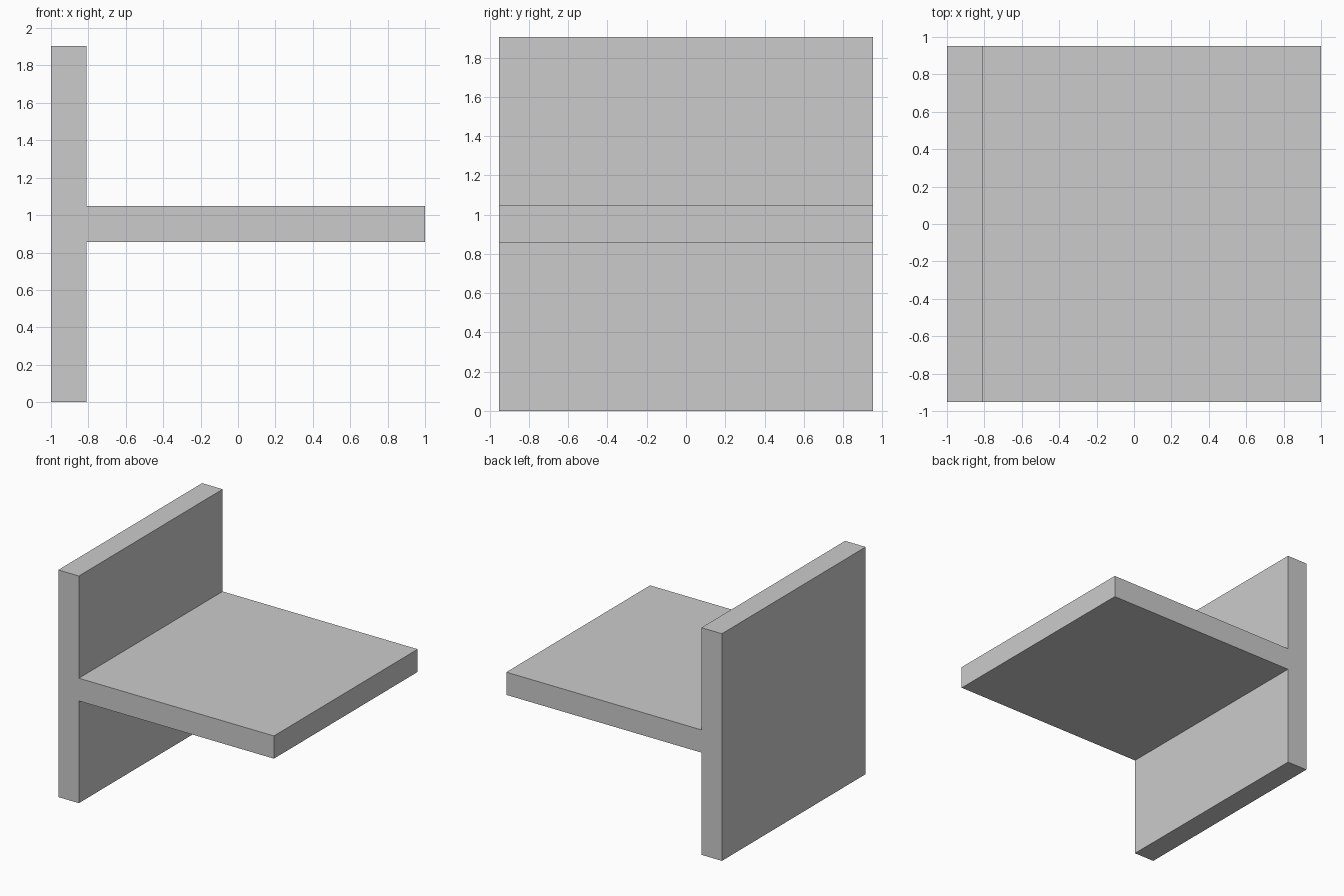
import bpy, bmesh
from mathutils import Vector

if "Cube" in bpy.data.objects:
    bpy.data.objects.remove(bpy.data.objects["Cube"])

U = 2 / 10.5              # plate thickness
HALF_DEPTH = 5 * U        # half of the extrusion along y
BACK, FACE, TIP = -1.0, -1.0 + U, 1.0
TOP, SHELF_LOW, SHELF_HIGH = 10 * U, 4.5 * U, 5.5 * U

# Sideways T profile in x, z: upright back plate with a shelf at mid height
profile = [
    (BACK, 0), (FACE, 0), (FACE, SHELF_LOW), (TIP, SHELF_LOW),
    (TIP, SHELF_HIGH), (FACE, SHELF_HIGH), (FACE, TOP), (BACK, TOP),
]

# Extrude the profile from front to back as one solid
bm = bmesh.new()
front = bm.faces.new([bm.verts.new((x, -HALF_DEPTH, z)) for x, z in profile])
result = bmesh.ops.extrude_face_region(bm, geom=[front], use_keep_orig=True)
moved = [g for g in result["geom"] if isinstance(g, bmesh.types.BMVert)]
bmesh.ops.translate(bm, verts=moved, vec=Vector((0, 2 * HALF_DEPTH, 0)))
bmesh.ops.recalc_face_normals(bm, faces=bm.faces)

mesh = bpy.data.meshes.new("t_section_plate")
bm.to_mesh(mesh)
bm.free()
bpy.context.collection.objects.link(bpy.data.objects.new("t_section_plate", mesh))
